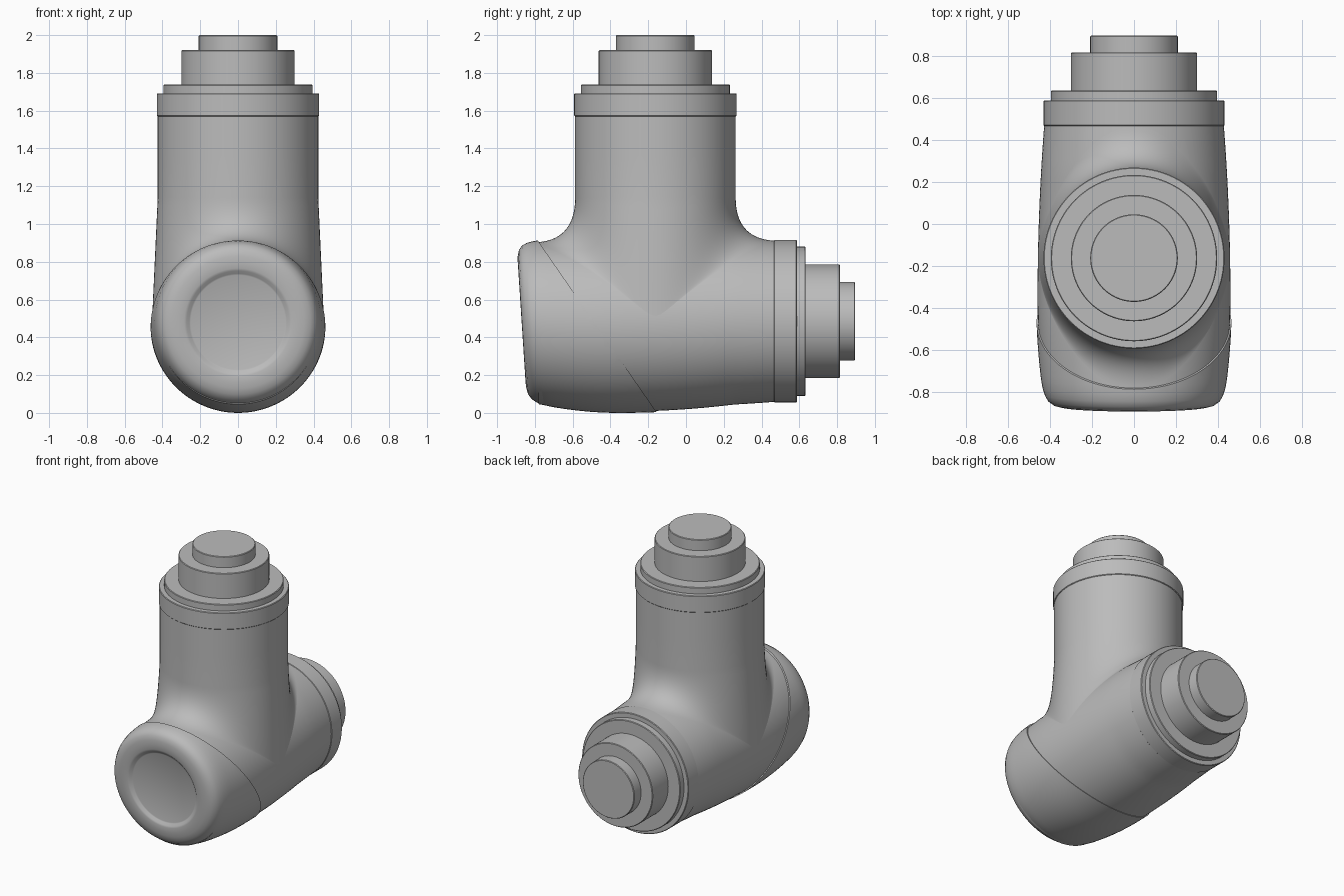
import bpy, bmesh, math
from mathutils import Vector

cube = bpy.data.objects.get("Cube")
if cube:
    bpy.data.objects.remove(cube, do_unlink=True)

GREY = (0.5, 0.5, 0.5, 1)
SEG = 96
TUBE_Y = -0.162      # axis of the upright tube
TUBE_R = 0.425
TAU = math.tau

mat = bpy.data.materials.new("joint grey")
mat.use_nodes = True
mat.diffuse_color = GREY
mat.node_tree.nodes["Principled BSDF"].inputs["Base Color"].default_value = GREY


def finish(name, bm, angle=30):
    bmesh.ops.recalc_face_normals(bm, faces=bm.faces)
    mesh = bpy.data.meshes.new(name)
    bm.to_mesh(mesh)
    bm.free()
    mesh.materials.append(mat)
    obj = bpy.data.objects.new(name, mesh)
    bpy.context.collection.objects.link(obj)
    bpy.ops.object.select_all(action='DESELECT')
    obj.select_set(True)
    bpy.context.view_layer.objects.active = obj
    bpy.ops.object.shade_smooth_by_angle(angle=math.radians(angle))
    return obj


def loft(rings, cap_start=True, cap_end=True):
    bm = bmesh.new()
    rows = [[bm.verts.new(p) for p in ring] for ring in rings]
    for a, b in zip(rows, rows[1:]):
        for i in range(SEG):
            j = (i + 1) % SEG
            bm.faces.new((a[i], a[j], b[j], b[i]))
    if cap_start:
        bm.faces.new(rows[0])
    if cap_end:
        bm.faces.new(rows[-1])
    return bm


# Gently barrelled horizontal body
def body_r(y):
    k = 0.1 if y < -0.35 else 0.03
    return 0.458 - k * ((y + 0.35) / 0.8) ** 2


def body_z(y):
    return 0.465 + 0.02 * min(1, ((y + 0.35) / 0.6) ** 2)


def body_ring(y, r, tilt=0):
    pts = []
    for i in range(SEG):
        a = TAU * i / SEG
        dz = r * math.sin(a)
        pts.append(Vector((r * math.cos(a), y - tilt * dz, body_z(y) + dz)))
    return pts


ys = [0.47 - 1.25 * i / 30 for i in range(31)]
finish("horizontal_body", loft([body_ring(y, body_r(y)) for y in ys]))


# Upright tube, sweeping out into the body with a saddle fillet
def fillet_path(a):
    c, s = math.cos(a), math.sin(a)
    top = Vector((TUBE_R * c, TUBE_Y + TUBE_R * s, 1.14))
    y_end = TUBE_Y + (TUBE_R + 0.2 * abs(s)) * s
    x = body_r(y_end) * c * 0.995

    def on_body(y):
        return Vector((x, y, body_z(y) + math.sqrt(max(0, body_r(y) ** 2 - x * x))))
    return top, on_body(top.y), on_body(y_end)


paths = [fillet_path(TAU * i / SEG) for i in range(SEG)]
rings = [[Vector((p[0].x, p[0].y, z)) for p in paths] for z in (1.58, 1.36)]
for n in range(21):
    t = n / 20
    rings.append([p * (1 - t) ** 2 + q * 2 * t * (1 - t) + r * t * t for p, q, r in paths])
finish("upright_tube", loft(rings, cap_end=False), 50)

# Front cap: rounded rim, shallow round recess, cut on a diagonal seam
TILT = 0.065
rings = []
for i in range(25):
    y = -0.02 - 0.72 * i / 24
    rings.append(body_ring(y, body_r(y) + 0.007, TILT * max(0, (-y - 0.4) / 0.34)))
for y, r in ((-0.78, 0.434), (-0.815, 0.423), (-0.842, 0.407), (-0.86, 0.382),
             (-0.868, 0.35), (-0.87, 0.32), (-0.87, 0.285), (-0.866, 0.272),
             (-0.853, 0.258), (-0.85, 0.25)):
    rings.append(body_ring(y, r, TILT))
bm = loft(rings)
cut = bmesh.ops.bisect_plane(
    bm, geom=bm.verts[:] + bm.edges[:] + bm.faces[:], dist=1e-5,
    plane_co=(0, -0.79, 0.92), plane_no=(0, 0.91, 0.63), clear_outer=True)
seam = [e for e in cut["geom_cut"] if isinstance(e, bmesh.types.BMEdge)]
bmesh.ops.edgeloop_fill(bm, edges=seam)
finish("front_cap", bm, 35)


# Stepped connector, shared by the top and the back
def connector(prefix, origin, direction):
    rot = Vector((0, 0, 1)).rotation_difference(direction)
    steps = (("collar", 0.0, 0.122, 0.43), ("step_ring", 0.1, 0.168, 0.395),
             ("spigot", 0.1, 0.35, 0.3), ("end_plug", 0.3, 0.43, 0.208))
    for name, z0, z1, r in steps:
        b = 0.004
        profile = ((z0, r - b), (z0 + b, r), (z1 - b, r), (z1, r - b))
        rings = [[Vector(origin) + rot @ Vector((q * math.cos(TAU * i / SEG),
                                                q * math.sin(TAU * i / SEG), z))
                  for i in range(SEG)] for z, q in profile]
        finish(prefix + "_" + name, loft(rings))


connector("top", (0, TUBE_Y, 1.57), Vector((0, 0, 1)))
connector("back", (0, 0.465, 0.485), Vector((0, 1, 0)))
